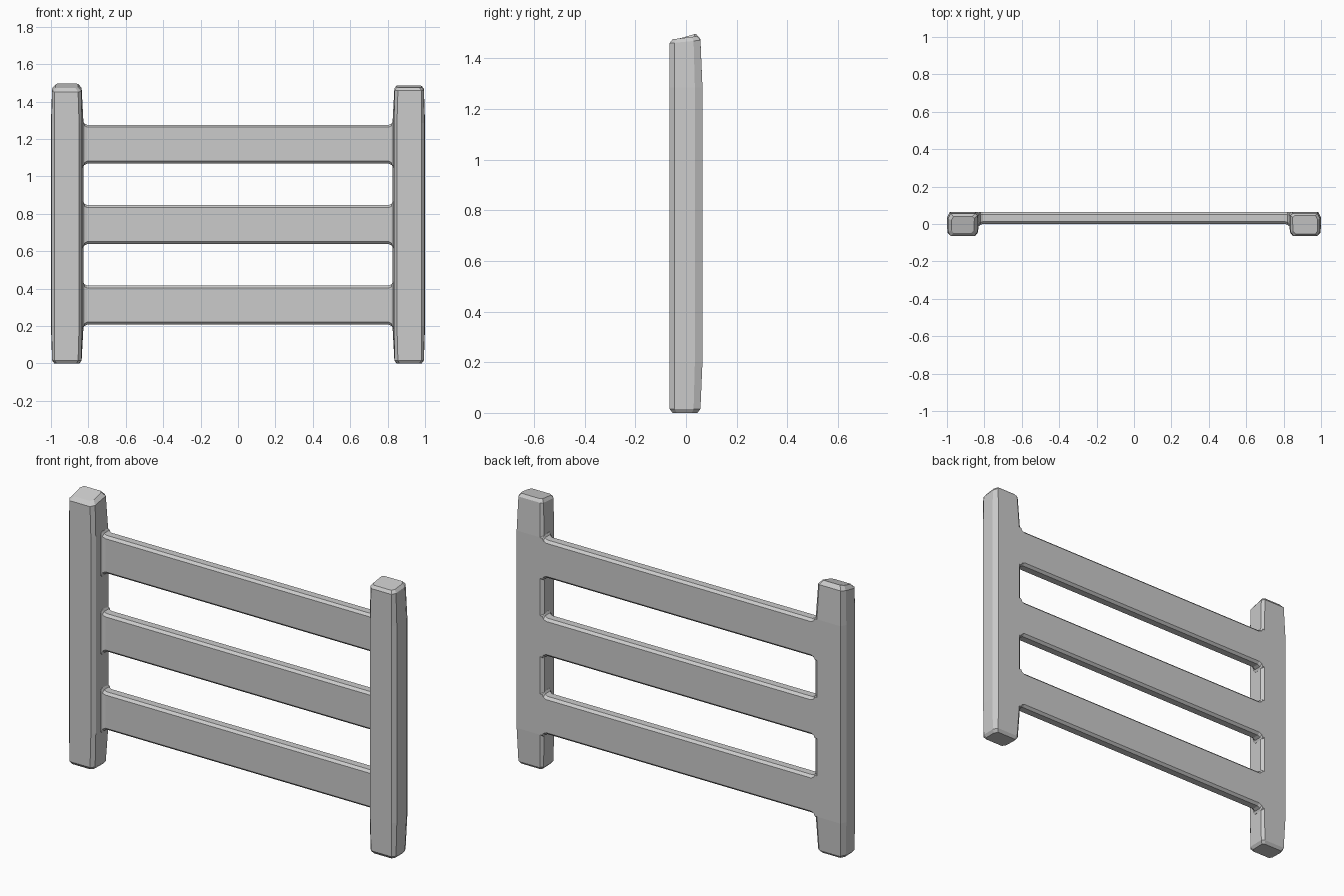
import bpy, bmesh

if "Cube" in bpy.data.objects:
    bpy.data.objects.remove(bpy.data.objects["Cube"])


def loft(name, rings):
    """Skin a list of equal-length rings and cap both ends."""
    bm = bmesh.new()
    vs = [[bm.verts.new(p) for p in ring] for ring in rings]
    n = len(vs[0])
    for a, b in zip(vs, vs[1:]):
        for i in range(n):
            j = (i + 1) % n
            bm.faces.new((a[i], a[j], b[j], b[i]))
    bm.faces.new(vs[0])
    bm.faces.new(vs[-1])
    bmesh.ops.recalc_face_normals(bm, faces=bm.faces)
    mesh = bpy.data.meshes.new(name)
    bm.to_mesh(mesh)
    bm.free()
    ob = bpy.data.objects.new(name, mesh)
    bpy.context.collection.objects.link(ob)
    return ob


# Chamfered post section, and the slimmer version at the post ends
MIDDLE = [(0.98, -0.065), (0.85, -0.065), (0.834, -0.045), (0.826, 0.052),
          (0.842, 0.065), (0.985, 0.065), (1.0, 0.035), (0.998, -0.045)]
END = [(0.98, -0.065), (0.855, -0.065), (0.838, -0.045), (0.836, 0.045),
       (0.85, 0.057), (0.98, 0.057), (0.994, 0.03), (0.993, -0.045)]


def post(name, side, inset, shoulder, peak, slope):
    def ring(section, z, shrink=0.0, tilt=0.0):
        cx, cy = 0.915, -0.004
        sx, sy = 1 - shrink / 0.08, 1 - shrink / 0.061
        return [(side * (cx + (x - cx) * sx), cy + (y - cy) * sy, z + tilt * y)
                for x, y in section]

    return loft(name, [
        ring(END, 0.0, 0.012),
        ring(END, 0.016),
        ring(MIDDLE, 0.20),
        ring(MIDDLE, 1.285),
        ring(END, shoulder, 0, slope),
        ring(END, peak, inset, slope),
    ])


# Two uprights with sloping, chamfered tops
post("left_post", -1, 0.018, 1.464, 1.485, 0.2)
post("right_post", 1, 0.012, 1.465, 1.481, 0.1)


def rail(name, z):
    # Chamfered board, flared where it meets the posts
    def ring(x, flare):
        h, c, f, b = 0.104 + flare, 0.013, 0.0 - flare * 0.5, 0.065
        return [(x, f, z - h + c), (x, f, z + h - c),
                (x, f + c, z + h), (x, b - c, z + h),
                (x, b, z + h - c), (x, b, z - h + c),
                (x, b - c, z - h), (x, f + c, z - h)]

    return loft(name, [ring(x, f) for x, f in (
        (-0.844, 0.022), (-0.828, 0.020), (-0.822, 0.008), (-0.806, 0.0),
        (0.806, 0.0), (0.822, 0.008), (0.828, 0.020), (0.844, 0.022))])


# Three horizontal rails, flush with the back of the posts
for label, z in (("lower_rail", 0.312), ("middle_rail", 0.742), ("upper_rail", 1.172)):
    rail(label, z)
